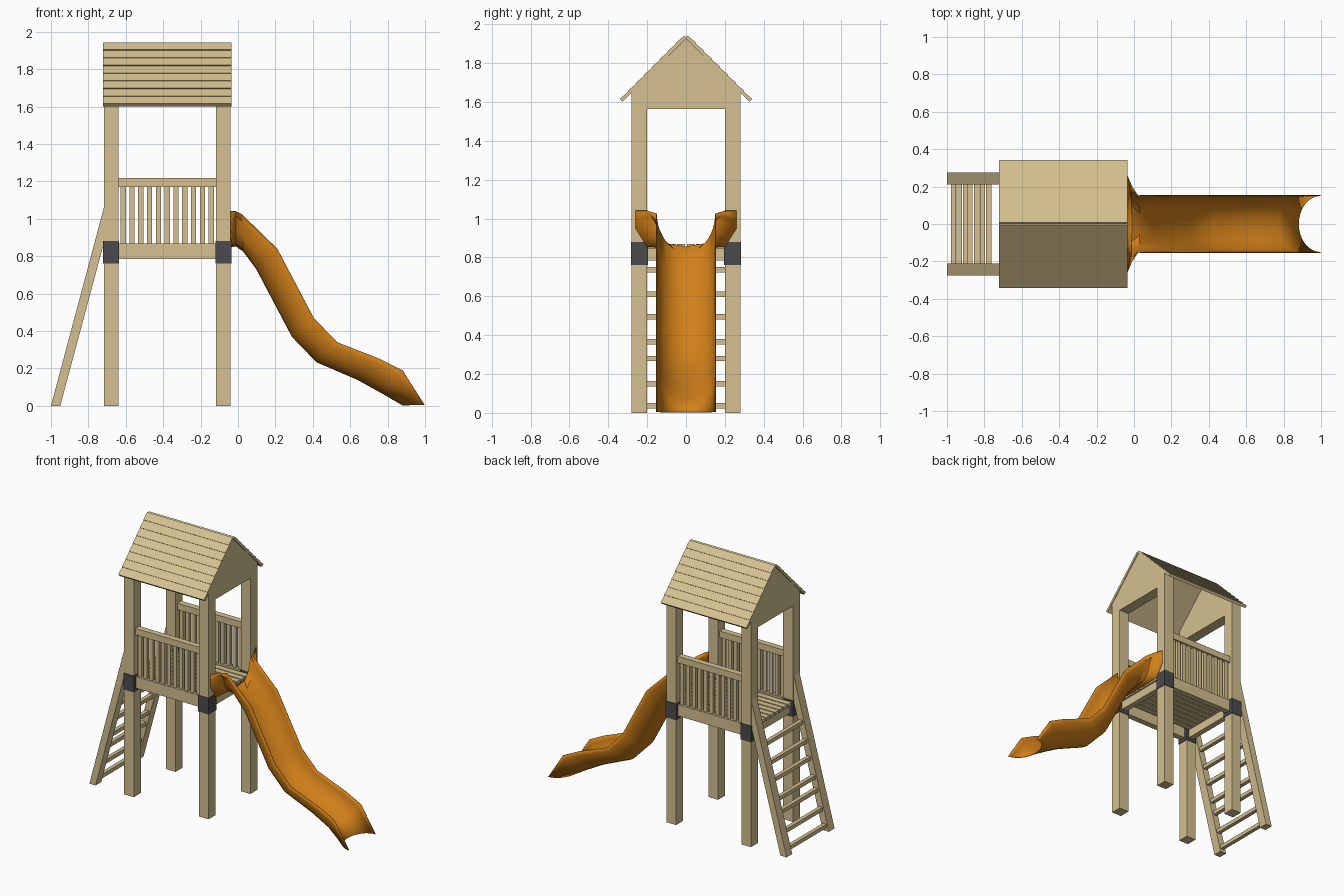
import bpy, bmesh, math

if "Cube" in bpy.data.objects:
    bpy.data.objects.remove(bpy.data.objects["Cube"])


def material(name, rgb):
    m = bpy.data.materials.new(name)
    m.diffuse_color = (*rgb, 1)
    m.use_nodes = True
    m.node_tree.nodes["Principled BSDF"].inputs["Base Color"].default_value = m.diffuse_color
    return m


WOOD = material("wood", (0.66, 0.53, 0.28))
ORANGE = material("orange_plastic", (0.65, 0.22, 0.01))
DARK = material("dark_bracket", (0.07, 0.07, 0.075))


def finish(name, bm, mat):
    bmesh.ops.recalc_face_normals(bm, faces=bm.faces)
    me = bpy.data.meshes.new(name)
    bm.to_mesh(me)
    bm.free()
    me.materials.append(mat)
    ob = bpy.data.objects.new(name, me)
    bpy.context.collection.objects.link(ob)
    return ob


def prism(name, pts, axis, a, b, mat=WOOD):
    """Extrude a profile along x (points are y,z) or y (points are x,z)."""
    bm = bmesh.new()
    place = (lambda p, t: (t, *p)) if axis == "x" else (lambda p, t: (p[0], t, p[1]))
    ends = [[bm.verts.new(place(p, t)) for p in pts] for t in (a, b)]
    bm.faces.new(ends[0])
    bm.faces.new(ends[1])
    for i in range(len(pts)):
        j = (i + 1) % len(pts)
        bm.faces.new((ends[0][i], ends[0][j], ends[1][j], ends[1][i]))
    return finish(name, bm, mat)


def box(name, x0, x1, y0, y1, z0, z1, mat=WOOD):
    return prism(name, [(y0, z0), (y1, z0), (y1, z1), (y0, z1)], "x", x0, x1, mat)


XL, XR, P = -0.717, -0.04, 0.077      # outer post faces and post width
IL, IR = XL + P, XR - P               # inner post faces
SIDES = ((-1, "front"), (1, "back"))

# Posts with corner brackets
for s, side in SIDES:
    for x, end in ((XL, "ladder"), (IR, "slide")):
        y0, y1 = sorted((s * 0.2, s * 0.28))
        box(f"{side}_{end}_post", x, x + P, y0, y1, 0, 1.65)
        box(f"{side}_{end}_bracket", x - 0.004, x + P + 0.004,
            y0 - 0.004, y1 + 0.004, 0.762, 0.88, DARK)

# Railings
for s, side in SIDES:
    yc = s * 0.24
    box(f"{side}_top_rail", IL, IR, yc - 0.022, yc + 0.022, 1.17, 1.217)
    box(f"{side}_deck_beam", IL, IR, yc - 0.022, yc + 0.022, 0.785, 0.868)
    for i in range(11):
        x = (IL + IR) / 2 + (i - 5) * 0.047
        box(f"{side}_baluster_{i + 1}", x - 0.014, x + 0.014, yc - 0.012, yc + 0.012, 0.86, 1.175)

# Deck slats and end beams
for x, end in ((XL + 0.018, "ladder"), (IR + 0.018, "slide")):
    box(f"{end}_deck_beam", x, x + 0.041, -0.2, 0.2, 0.785, 0.846)
for i in range(8):
    y = (i - 3.5) * 0.05
    box(f"deck_slat_{i + 1}", XL + 0.006, XR - 0.006, y - 0.021, y + 0.021, 0.846, 0.868)

# Gables and tie beams
for x, end in ((XL, "ladder"), (IR, "slide")):
    box(f"{end}_tie_beam", x, x + P, -0.2, 0.2, 1.565, 1.65)
    prism(f"{end}_gable", [(-0.28, 1.65), (0.28, 1.65), (0, 1.925)], "x", x, x + P)

# Overlapping roof planks
N, STEP, R = 8, 0.466 / 8, math.sqrt(0.5)
for s, side in SIDES:
    def at(d, n):
        return (s * (0.012 + R * (d + n)), 1.945 + R * (n - d))
    for i in range(N):
        a, b = i * STEP, (i + 1) * STEP
        prism(f"{side}_roof_plank_{i + 1}",
              [at(a, -0.005), at(b, 0), at(b, -0.021), at(a, -0.021)], "x", -0.722, -0.035)

# Ladder stiles and rungs
for s, side in SIDES:
    prism(f"{side}_ladder_stile", [(-1, 0), (-0.95, 0), (XL, 0.87), (XL, 1.06)], "y",
          s * 0.21, s * 0.275)
for i, z in enumerate((0.036, 0.15, 0.28, 0.366, 0.495, 0.61, 0.737)):
    x = -0.975 + 0.27 * z
    box(f"ladder_rung_{i + 1}", x - 0.014, x + 0.014, -0.212, 0.212, z - 0.014, z + 0.014)

# Slide: flared mouth sections, then half-round sections given by bottom and rim
SEG = 16
mouth = [(-0.037, [(0.26, 1.04), (0.26, 0.95), (0.2, 0.855), (0.1, 0.85), (0, 0.85)]),
         (-0.012, [(0.2, 1.04), (0.155, 0.99), (0.13, 0.91), (0.095, 0.87), (0, 0.855)])]
trough = [((0.03, 0.825), (0.02, 1.025)), ((0.1, 0.73), (0.21, 0.84)),
          ((0.29, 0.37), (0.405, 0.47)), ((0.42, 0.235), (0.53, 0.34)),
          ((0.64, 0.14), (0.76, 0.25)), ((0.77, 0.068), (0.88, 0.19)),
          ((0.88, 0.004), (0.998, 0.004))]
rings = []
for x, half in mouth:
    full = [(-y, z) for y, z in half] + half[-2::-1]
    ring = []
    for k in range(SEG + 1):
        t = k / SEG * (len(full) - 1)
        j = min(int(t), len(full) - 2)
        f = t - j
        ring.append((x, *(full[j][c] * (1 - f) + full[j + 1][c] * f for c in (0, 1))))
    rings.append(ring)
for (bx, bz), (rx, rz) in trough:
    ring = []
    for k in range(SEG + 1):
        a = math.pi * k / SEG
        f = math.sin(a)
        ring.append((rx + (bx - rx) * f, -0.152 * math.cos(a), rz + (bz - rz) * f))
    rings.append(ring)
bm = bmesh.new()
grid = [[bm.verts.new(p) for p in ring] for ring in rings]
for r0, r1 in zip(grid, grid[1:]):
    for k in range(SEG):
        bm.faces.new((r0[k], r0[k + 1], r1[k + 1], r1[k]))
slide = finish("slide", bm, ORANGE)
shell = slide.modifiers.new("shell", "SOLIDIFY")
shell.thickness = 0.004
shell.offset = 0
bpy.context.view_layer.objects.active = slide
slide.select_set(True)
bpy.ops.object.shade_smooth_by_angle(angle=math.radians(35))
